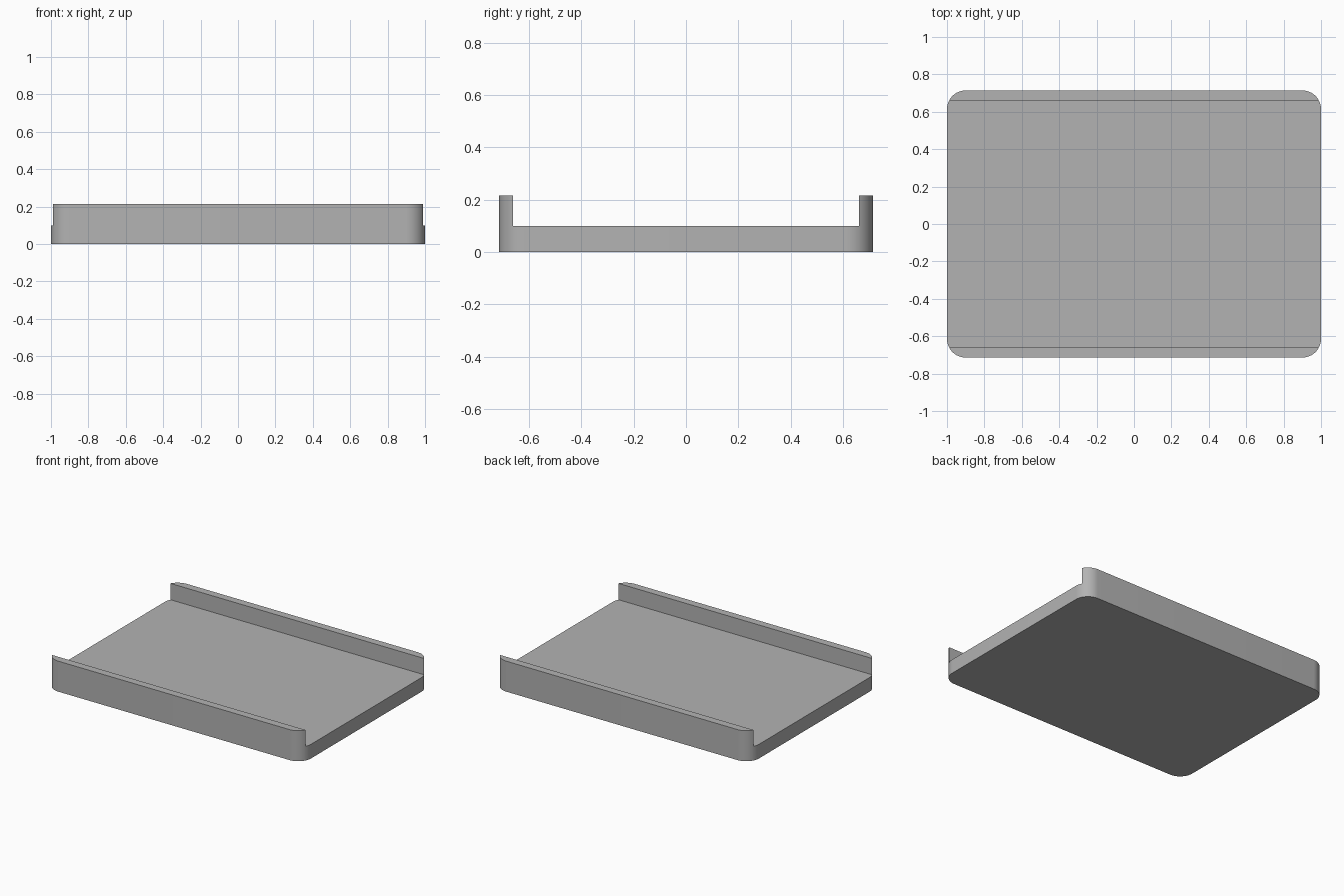
import bpy, bmesh
from math import cos, sin, radians

if "Cube" in bpy.data.objects:
    bpy.data.objects.remove(bpy.data.objects["Cube"])

HALF_X, HALF_Y, RADIUS = 1.0, 0.714, 0.1
FLOOR_Z, RIM_Z, RIM_Y = 0.1, 0.215, 0.66
STEPS = 12

grey = bpy.data.materials.new("plain grey")
grey.use_nodes = True
colour = (0.45, 0.45, 0.45, 1)
grey.diffuse_color = colour
grey.node_tree.nodes["Principled BSDF"].inputs["Base Color"].default_value = colour

# Rounded rectangle outline of the tray
bm = bmesh.new()
outline = []
for quarter, (sx, sy) in enumerate([(1, 1), (-1, 1), (-1, -1), (1, -1)]):
    for i in range(STEPS + 1):
        a = radians(90 * (quarter + i / STEPS))
        outline.append(bm.verts.new((sx * (HALF_X - RADIUS) + RADIUS * cos(a),
                                     sy * (HALF_Y - RADIUS) + RADIUS * sin(a), 0)))
base = bm.faces.new(outline)


def raise_faces(faces, height):
    new = bmesh.ops.extrude_face_region(bm, geom=faces)["geom"]
    for v in new:
        if isinstance(v, bmesh.types.BMVert):
            v.co.z = height
    bmesh.ops.delete(bm, geom=[f for f in faces if f.is_valid and f is not base],
                     context="FACES_ONLY")


# Floor slab, keeping the underside
raise_faces([base], FLOOR_Z)

# Split off the front and back strips, then raise them into rims
for side in (-1, 1):
    bmesh.ops.bisect_plane(bm, geom=bm.verts[:] + bm.edges[:] + bm.faces[:],
                           plane_co=(0, side * RIM_Y, 0), plane_no=(0, 1, 0))
strips = [f for f in bm.faces
          if min(v.co.z for v in f.verts) > FLOOR_Z - 0.01
          and abs(f.calc_center_median().y) > RIM_Y]
raise_faces(strips, RIM_Z)
bmesh.ops.recalc_face_normals(bm, faces=bm.faces[:])

mesh = bpy.data.meshes.new("tray")
bm.to_mesh(mesh)
bm.free()
mesh.materials.append(grey)
tray = bpy.data.objects.new("tray", mesh)
bpy.context.collection.objects.link(tray)

# Smooth the rounded corners only
bpy.context.view_layer.objects.active = tray
tray.select_set(True)
bpy.ops.object.shade_smooth_by_angle(angle=radians(30))
